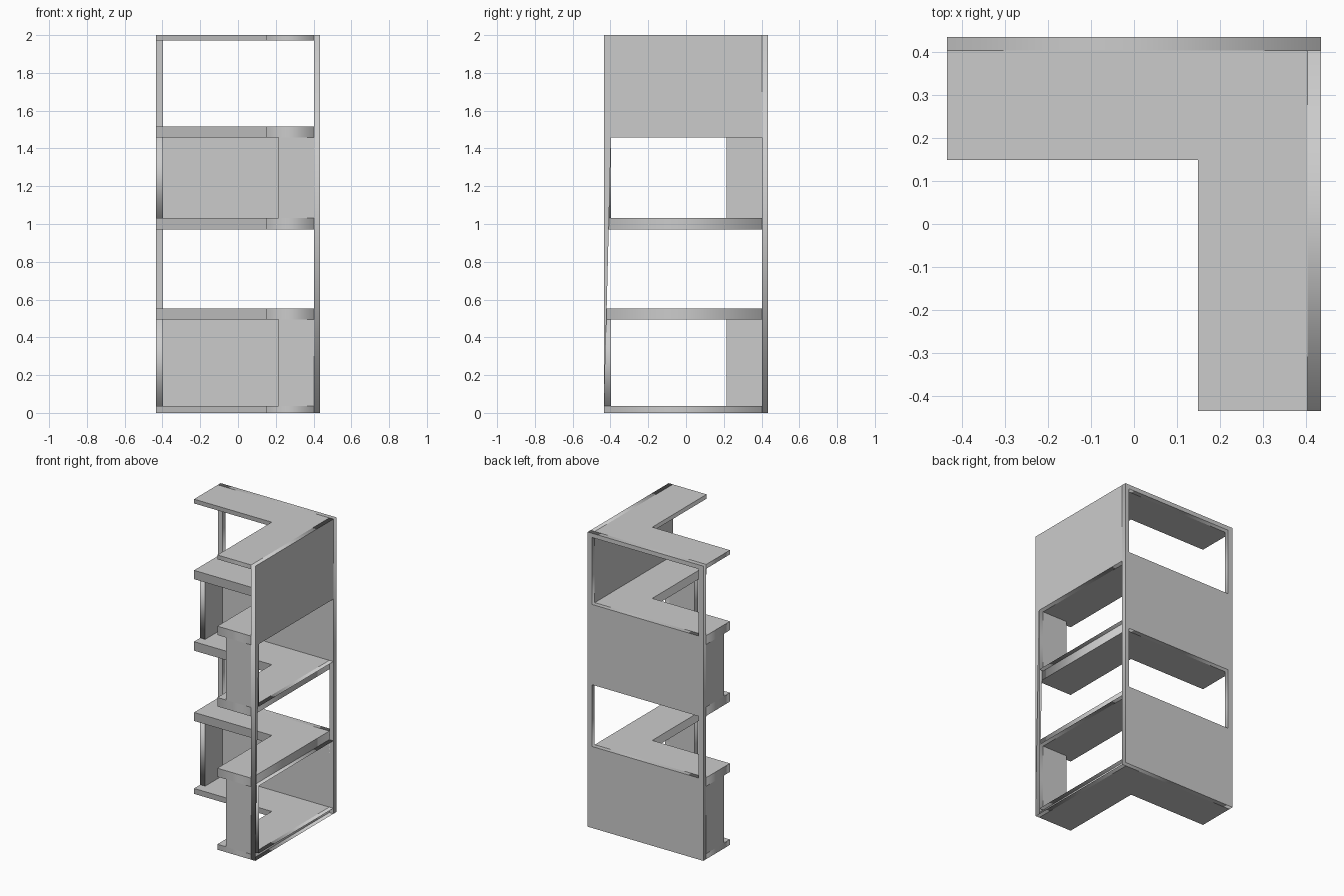
import bpy
from math import pi

if "Cube" in bpy.data.objects:
    bpy.data.objects.remove(bpy.data.objects["Cube"])

R = 0.434      # outer half width
IN = 0.403     # inner face of the walls
ARM = 0.149    # inner edge of the L footprint
PANEL = 0.215  # free edge of the end panels
T = 0.037      # end panel thickness
SHELVES = [(0, 0.037), (0.495, 0.553), (0.972, 1.033), (1.457, 1.517), (1.971, 2.0)]


def rect(a0, a1, b0, b1):
    return [(a0, b0), (a1, b0), (a1, b1), (a0, b1)]


def slab(name, loops, thickness, loc, rot=(0, 0, 0)):
    """Flat outline (later loops are holes) given a thickness, as a mesh."""
    cu = bpy.data.curves.new(name, 'CURVE')
    cu.dimensions = '2D'
    cu.fill_mode = 'BOTH'
    cu.extrude = thickness / 2
    for pts in loops:
        sp = cu.splines.new('POLY')
        sp.points.add(len(pts) - 1)
        for p, (x, y) in zip(sp.points, pts):
            p.co = (x, y, 0, 1)
        sp.use_cyclic_u = True
    ob = bpy.data.objects.new(name, cu)
    ob.location, ob.rotation_euler = loc, rot
    bpy.context.collection.objects.link(ob)
    bpy.ops.object.select_all(action='DESELECT')
    ob.select_set(True)
    bpy.context.view_layer.objects.active = ob
    bpy.ops.object.convert(target='MESH')
    bpy.context.object.name = name


# L-shaped shelves, fitted inside the two walls
L = [(-R, ARM), (ARM, ARM), (ARM, -R), (IN, -R), (IN, IN), (-R, IN)]
for i, (z0, z1) in enumerate(SHELVES):
    slab(f"shelf_{i + 1}", [L], z1 - z0, (0, 0, (z0 + z1) / 2))

# Clear openings between neighbouring shelves
bays = [(a[1], b[0]) for a, b in zip(SHELVES, SHELVES[1:])]
windows = [rect(R * -1 + T, IN, z0, z1) for z0, z1 in bays]
wall, mid = R - IN, (R + IN) / 2

# Back wall is open in bays 2 and 4, right wall in bays 1 and 3
slab("back_wall", [rect(-R, R, 0, 2)] + windows[1::2], wall, (0, mid, 0), (pi / 2, 0, 0))
slab("right_wall", [rect(-R, IN, 0, 2)] + windows[0::2], wall, (mid, 0, 0), (pi / 2, 0, pi / 2))

# End panels closing both arms in bays 1 and 3
for i, (z0, z1) in enumerate(bays[0::2]):
    outline = [rect(PANEL, IN, z0, z1)]
    slab(f"front_end_panel_{i + 1}", outline, T, (0, -R + T / 2, 0), (pi / 2, 0, 0))
    slab(f"left_end_panel_{i + 1}", outline, T, (-R + T / 2, 0, 0), (pi / 2, 0, pi / 2))
